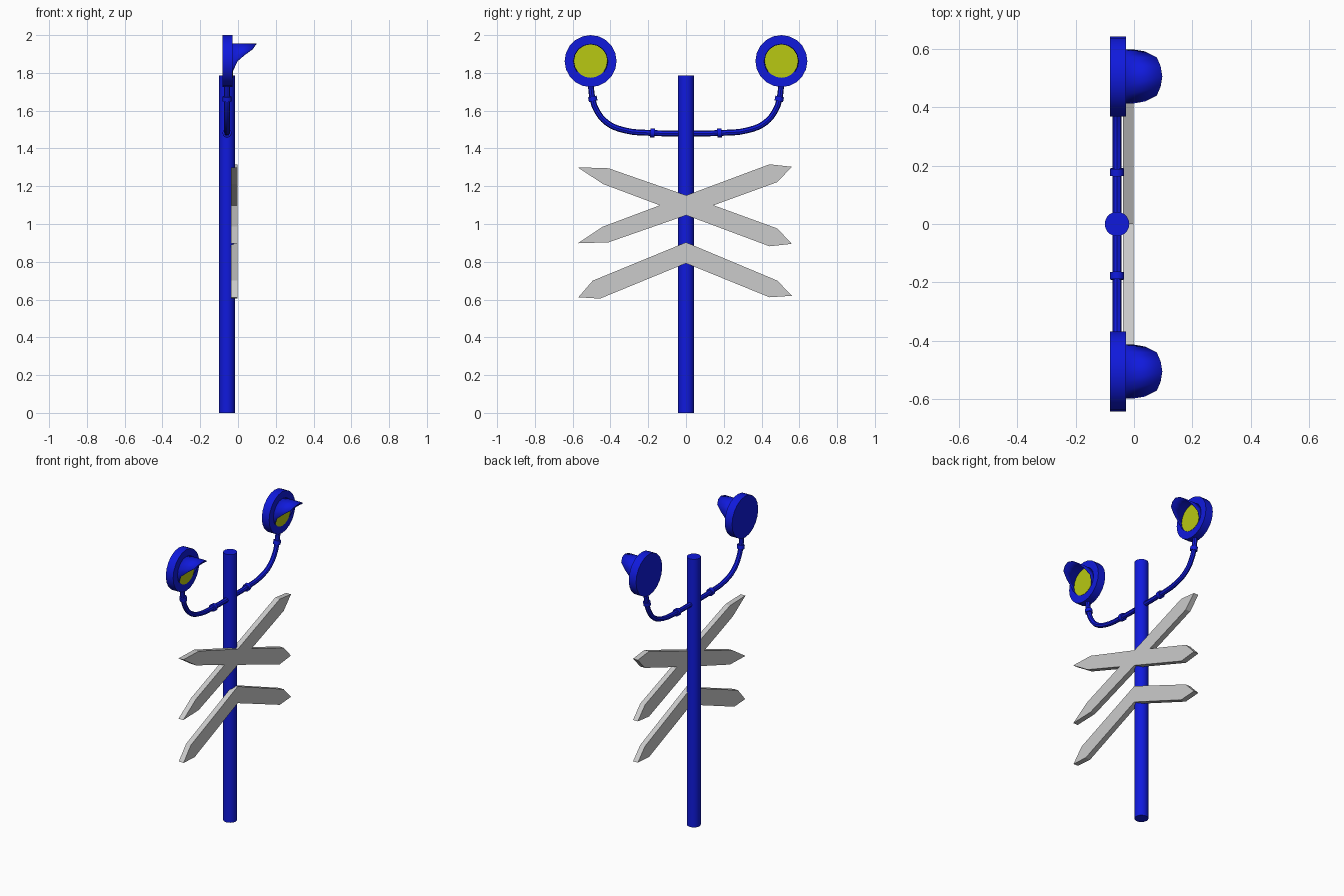
import bpy, bmesh
from math import sin, cos, pi, radians
from mathutils import Vector

if "Cube" in bpy.data.objects:
    bpy.data.objects.remove(bpy.data.objects["Cube"])

PX = -0.058            # pole axis
LY, LZ = 0.505, 1.8625  # lamp centre


def material(name, col):
    m = bpy.data.materials.new(name)
    m.diffuse_color = (*col, 1)
    m.use_nodes = True
    m.node_tree.nodes["Principled BSDF"].inputs["Base Color"].default_value = m.diffuse_color
    return m


BLUE = material("blue", (0.005, 0.01, 0.72))
YELLOW = material("yellow", (0.48, 0.58, 0.006))


def finish(ob, mat, smooth=True):
    if mat:
        ob.data.materials.append(mat)
    if smooth:
        bpy.ops.object.select_all(action='DESELECT')
        ob.select_set(True)
        bpy.context.view_layer.objects.active = ob
        bpy.ops.object.shade_smooth_by_angle(angle=radians(35))
    return ob


def mesh_object(name, bm):
    bmesh.ops.recalc_face_normals(bm, faces=bm.faces)
    me = bpy.data.meshes.new(name)
    bm.to_mesh(me)
    bm.free()
    ob = bpy.data.objects.new(name, me)
    bpy.context.collection.objects.link(ob)
    return ob


def cylinder(name, a, b, r, mat, n=20):
    a, b = Vector(a), Vector(b)
    d = b - a
    bpy.ops.mesh.primitive_cylinder_add(vertices=n, radius=r, depth=d.length, location=(a + b) / 2)
    ob = bpy.context.object
    ob.name = name
    ob.rotation_mode = 'QUATERNION'
    ob.rotation_quaternion = d.to_track_quat('Z', 'Y')
    return finish(ob, mat)


def plank(name, outline):
    bm = bmesh.new()
    f = bm.faces.new([bm.verts.new((-0.037, y, z)) for y, z in outline])
    ext = bmesh.ops.extrude_face_region(bm, geom=[f])
    moved = [v for v in ext['geom'] if isinstance(v, bmesh.types.BMVert)]
    bmesh.ops.translate(bm, verts=moved, vec=(0.035, 0, 0))
    return mesh_object(name, bm)


def hood(name, y):
    # visor: upper part of a tube, its front edge sweeping back toward the sides
    reach = [(0, 0.097), (22.5, 0.091), (45, 0.078), (67.5, 0.038), (90, -0.002), (112, -0.018), (130, -0.029)]
    edge = [(-a, x) for a, x in reversed(reach[1:])] + reach
    bm = bmesh.new()
    rows = []
    for a, x in edge:
        t = radians(a)
        py, pz = y + 0.0925 * sin(t), LZ + 0.0925 * cos(t)
        rows.append((bm.verts.new((-0.034, py, pz)), bm.verts.new((x, py, pz))))
    for (a, b), (c, d) in zip(rows, rows[1:]):
        bm.faces.new((a, b, d, c))
    ob = mesh_object(name, bm)
    # normals outward so the wall thickens inward
    if ob.data.polygons[len(ob.data.polygons) // 2].normal.z < 0:
        ob.data.flip_normals()
    s = ob.modifiers.new("wall", 'SOLIDIFY')
    s.thickness = 0.004
    s.offset = -1
    return finish(ob, BLUE)


# Pole
cylinder("pole", (PX, 0, 0), (PX, 0, 1.785), 0.042, BLUE)

# Curved arm running from lamp to lamp
half = [(0.18, 1.482), (0.325, 1.496), (0.42, 1.537), (0.475, 1.605), (0.495, 1.665), (0.505, 1.745)]
path = [(-y, z) for y, z in reversed(half)] + [(0, 1.48)] + half
cu = bpy.data.curves.new("lamp_arm", 'CURVE')
cu.dimensions = '3D'
cu.bevel_depth = 0.0155
cu.bevel_resolution = 2
cu.resolution_u = 4
cu.use_fill_caps = True
sp = cu.splines.new('BEZIER')
sp.bezier_points.add(len(path) - 1)
for p, (y, z) in zip(sp.bezier_points, path):
    p.co = (PX, y, z)
    p.handle_left_type = p.handle_right_type = 'AUTO'
arm = bpy.data.objects.new("lamp_arm", cu)
bpy.context.collection.objects.link(arm)
bpy.ops.object.select_all(action='DESELECT')
arm.select_set(True)
bpy.context.view_layer.objects.active = arm
bpy.ops.object.convert(target='MESH')
finish(bpy.context.object, BLUE)

# Lamps with hoods, and collars on the arm
for side, s in (("left", -1), ("right", 1)):
    y = s * LY
    cylinder(f"lamp_housing_{side}", (-0.082, y, LZ), (-0.028, y, LZ), 0.1375, BLUE)
    cylinder(f"lamp_lens_{side}", (-0.04, y, LZ), (-0.026, y, LZ), 0.0885, YELLOW)
    hood(f"lamp_hood_{side}", y)
    cylinder(f"inner_collar_{side}", (PX, s * 0.165, 1.481), (PX, s * 0.19, 1.483), 0.024, BLUE, 12)
    cylinder(f"outer_collar_{side}", (PX, s * 0.491, 1.65), (PX, s * 0.496, 1.675), 0.023, BLUE, 12)

# Crossed planks with pointed ends, and the bent plank below
cross = [(-0.573, 1.30), (-0.41, 1.295), (0, 1.152), (0.484, 0.976), (0.56, 0.895), (0.442, 0.882),
         (0, 1.047), (-0.44, 1.212)]
plank("sign_falling", cross)
plank("sign_rising", [(y, 2.198 - z) for y, z in cross])
plank("sign_bent", [(-0.57, 0.612), (-0.494, 0.70), (0, 0.903), (0.484, 0.70), (0.56, 0.62),
                    (0.442, 0.612), (0, 0.792), (-0.455, 0.605)])
